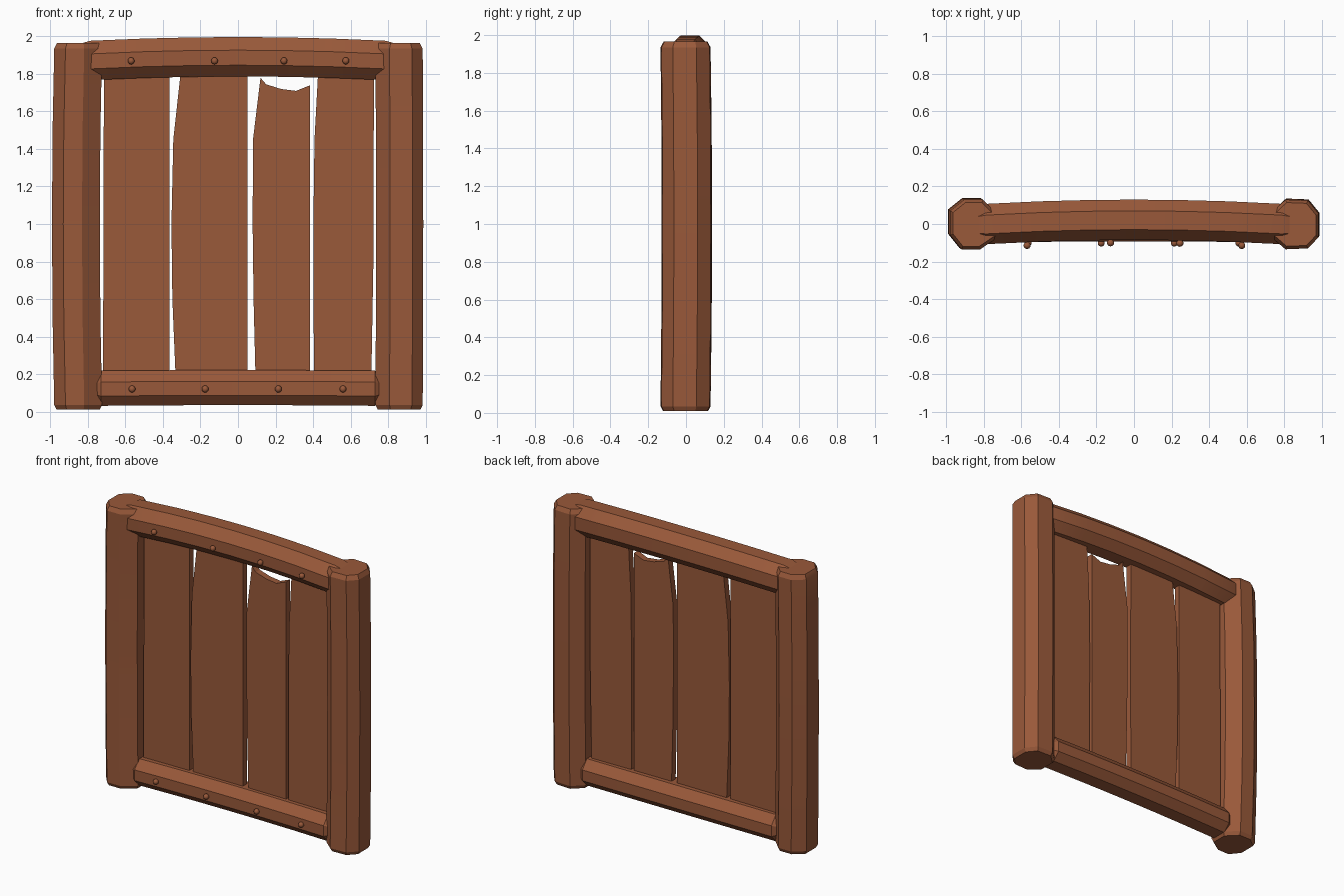
import bpy, bmesh
from mathutils import Vector

cube = bpy.data.objects.get("Cube")
if cube:
    bpy.data.objects.remove(cube)

wood = bpy.data.materials.new("brown_wood")
wood.use_nodes = True
colour = (0.32, 0.10, 0.042, 1)
wood.diffuse_color = colour
wood.node_tree.nodes["Principled BSDF"].inputs["Base Color"].default_value = colour


def finish(name, bm, angle=0.45):
    bmesh.ops.recalc_face_normals(bm, faces=bm.faces)
    mesh = bpy.data.meshes.new(name)
    bm.to_mesh(mesh)
    bm.free()
    mesh.materials.append(wood)
    obj = bpy.data.objects.new(name, mesh)
    bpy.context.collection.objects.link(obj)
    bpy.ops.object.select_all(action='DESELECT')
    obj.select_set(True)
    bpy.context.view_layer.objects.active = obj
    bpy.ops.object.shade_smooth_by_angle(angle=angle)
    return obj


def loft(name, rings):
    """Skin a closed beam through equal-sized rings of points."""
    bm = bmesh.new()
    loops = [[bm.verts.new(p) for p in ring] for ring in rings]
    n = len(loops[0])
    for a, b in zip(loops, loops[1:]):
        for i in range(n):
            j = (i + 1) % n
            bm.faces.new((a[i], a[j], b[j], b[i]))
    bm.faces.new(loops[0])
    bm.faces.new(loops[-1])
    return finish(name, bm)


def post(name, cx, profile, bow, top):
    # stations: height, section scale, share of the bow
    stations = [(0.01, 0.9, 0), (0.035, 1, 0), (0.5, 1, 0.75), (1.0, 1, 1),
                (1.5, 1, 0.75), (top - 0.03, 1, 0), (top, 0.88, 0)]
    loft(name, [[Vector((cx + x * s + bow[0] * k, y * s + bow[1] * k, z))
                 for x, y in profile] for z, s, k in stations])


def rail(name, half, profile, zc, bow_y, bow_z, taper):
    # the middle of the rail bows back and up; its tips are chamfered
    rings = []
    for t in (-1, -0.95, -0.6, -0.3, 0, 0.3, 0.6, 0.95, 1):
        s = taper if abs(t) == 1 else 1
        k = 1 - t * t
        rings.append([Vector((t * half, y * s + bow_y * k, zc + z * s + bow_z * k))
                      for y, z in profile])
    loft(name, rings)


# Upright posts
post("right_post", -0.855,
     [(-0.065, -0.135), (0.035, -0.135), (0.13, -0.07), (0.13, 0.05),
      (0.05, 0.13), (-0.05, 0.13), (-0.125, 0.07), (-0.125, -0.06)],
     (-0.012, 0.008), 1.965)
post("left_post", 0.858,
     [(-0.05, -0.135), (0.07, -0.13), (0.127, -0.07), (0.127, 0.055),
      (0.07, 0.125), (-0.05, 0.13), (-0.125, 0.06), (-0.125, -0.07)],
     (0.003, 0.006), 1.965)

# Cross rails
rail("top_rail", 0.83,
     [(-0.055, 0.10), (-0.11, 0.03), (-0.11, -0.05), (-0.05, -0.11),
      (0.05, -0.11), (0.105, -0.05), (0.105, 0.04), (0.045, 0.10)],
     1.875, 0.025, 0.022, 0.9)
rail("bottom_rail", 0.77,
     [(-0.05, 0.095), (-0.10, 0.035), (-0.10, -0.04), (-0.05, -0.092),
      (0.05, -0.092), (0.10, -0.04), (0.10, 0.035), (0.05, 0.095)],
     0.122, 0.008, 0.004, 0.72)


def plank(name, outline, y=0.005, depth=0.045):
    bm = bmesh.new()
    face = bm.faces.new([bm.verts.new((x, y - depth / 2, z)) for x, z in outline])
    new = bmesh.ops.extrude_face_region(bm, geom=[face])["geom"]
    bmesh.ops.translate(bm, vec=(0, depth, 0),
                        verts=[v for v in new if isinstance(v, bmesh.types.BMVert)])
    finish(name, bm, 0.3)


# Panel planks, the third one with a broken top
low, high = 0.12, 1.86
plank("plank_1", [(-0.72, low), (-0.365, low), (-0.365, high), (-0.715, high)])
plank("plank_2", [(-0.33, low), (0.05, low), (0.052, 1.0), (0.05, high), (-0.30, high),
                  (-0.345, 1.45), (-0.355, 1.0), (-0.35, 0.6)])
plank("plank_3", [(0.095, low), (0.385, low), (0.385, 1.74), (0.31, 1.71), (0.23, 1.72),
                  (0.15, 1.745), (0.12, 1.78), (0.08, 1.45), (0.078, 1.0), (0.083, 0.6)])
plank("plank_4", [(0.405, low), (0.71, low), (0.722, 0.8), (0.725, high), (0.43, high),
                  (0.408, 1.45), (0.402, 1.0)])


def nail(name, x, y, z):
    bm = bmesh.new()
    bmesh.ops.create_uvsphere(bm, u_segments=10, v_segments=6, radius=0.019)
    bmesh.ops.translate(bm, vec=(x, y, z), verts=bm.verts)
    finish(name, bm, 0.9)


# Nail heads along both rails
for i, x in enumerate((-0.57, -0.125, 0.245, 0.575)):
    nail(f"top_nail_{i + 1}", x, -0.118 + 0.018 * (1 - x * x / 0.4), 1.87)
for i, x in enumerate((-0.565, -0.175, 0.215, 0.56)):
    nail(f"bottom_nail_{i + 1}", x, -0.102, 0.12)
